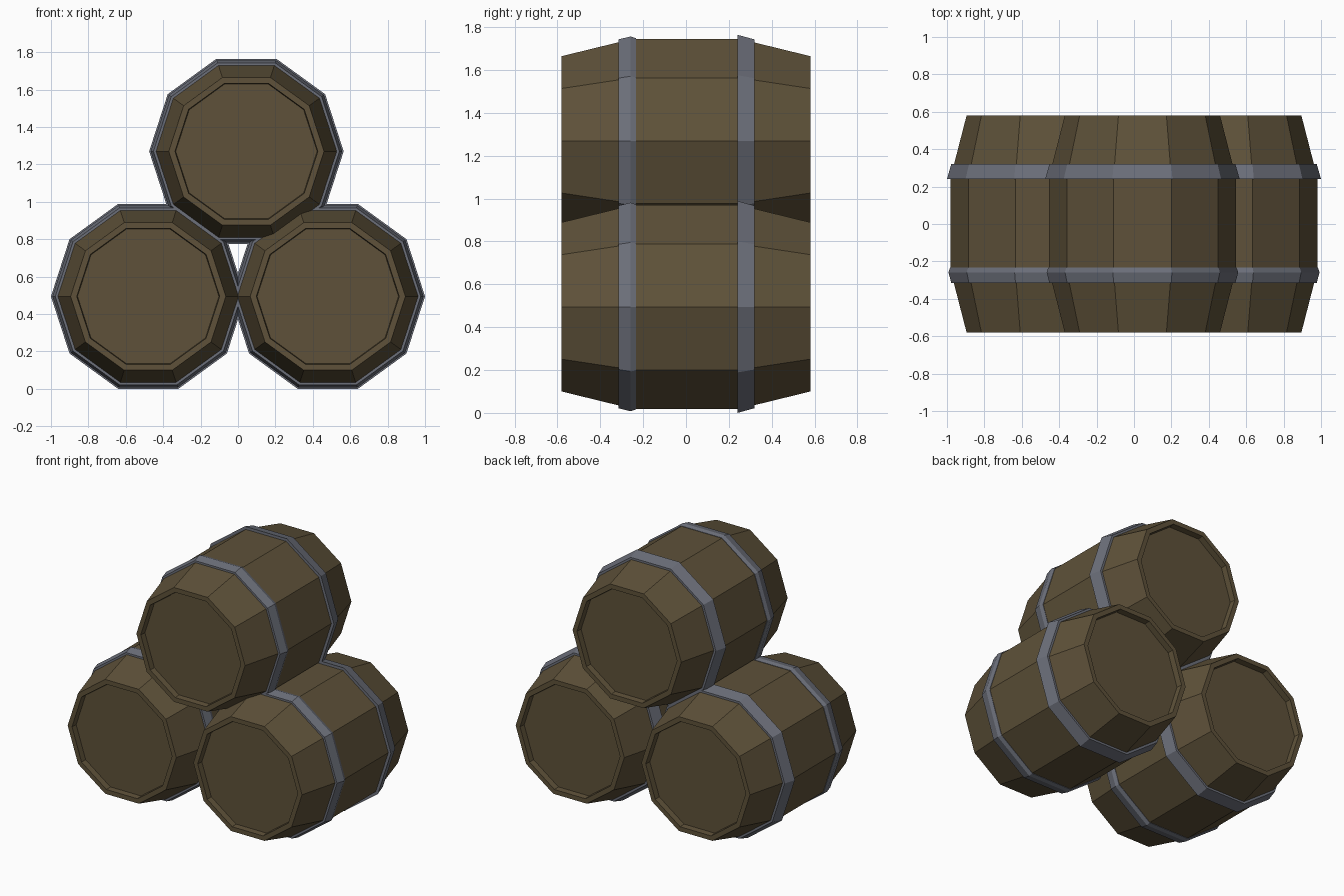
import bpy, bmesh, math

if "Cube" in bpy.data.objects:
    bpy.data.objects.remove(bpy.data.objects["Cube"])

SIDES = 10


def material(name, rgb):
    m = bpy.data.materials.new(name)
    m.diffuse_color = (*rgb, 1)
    m.use_nodes = True
    m.node_tree.nodes["Principled BSDF"].inputs["Base Color"].default_value = m.diffuse_color
    return m


wood = material("dark_wood", (0.112, 0.083, 0.041))
iron = material("grey_iron", (0.150, 0.160, 0.195))


def lathe(name, profile, mat, centre, closed=False):
    """Spin (y, radius) points round the y axis into a flat-sided shell."""
    bm = bmesh.new()
    rings = []
    for y, r in profile:
        rings.append([bm.verts.new((r * math.cos(a), y, r * math.sin(a)))
                      for a in (2 * math.pi * i / SIDES for i in range(SIDES))])
    pairs = list(zip(rings, rings[1:]))
    if closed:
        pairs.append((rings[-1], rings[0]))
    else:
        bm.faces.new(rings[0])
        bm.faces.new(rings[-1])
    for a, b in pairs:
        for i in range(SIDES):
            j = (i + 1) % SIDES
            bm.faces.new((a[i], a[j], b[j], b[i]))
    bmesh.ops.recalc_face_normals(bm, faces=bm.faces)
    mesh = bpy.data.meshes.new(name)
    bm.to_mesh(mesh)
    bm.free()
    mesh.materials.append(mat)
    ob = bpy.data.objects.new(name, mesh)
    ob.location = centre
    bpy.context.collection.objects.link(ob)


# Barrel body: recessed lids, tapered ends, straight middle
half = [(0.54, 0.378), (0.58, 0.382), (0.58, 0.415), (0.25, 0.50)]
body = [(-y, r) for y, r in half] + half[::-1]
# Hoop cross-sections
front_hoop = [(-0.316, 0.47), (-0.316, 0.497), (-0.258, 0.512),
              (-0.233, 0.503), (-0.233, 0.47)]
back_hoop = [(0.24, 0.47), (0.24, 0.52), (0.32, 0.497), (0.32, 0.47)]

# Two barrels below, one resting on top
low = 0.52 * math.cos(math.pi / SIDES)
for label, x, z in (("left", -0.48, low), ("right", 0.48, low), ("top", 0.045, 1.27)):
    c = (x, 0, z)
    lathe(label + "_barrel", body, wood, c)
    lathe(label + "_front_hoop", front_hoop, iron, c, True)
    lathe(label + "_back_hoop", back_hoop, iron, c, True)
